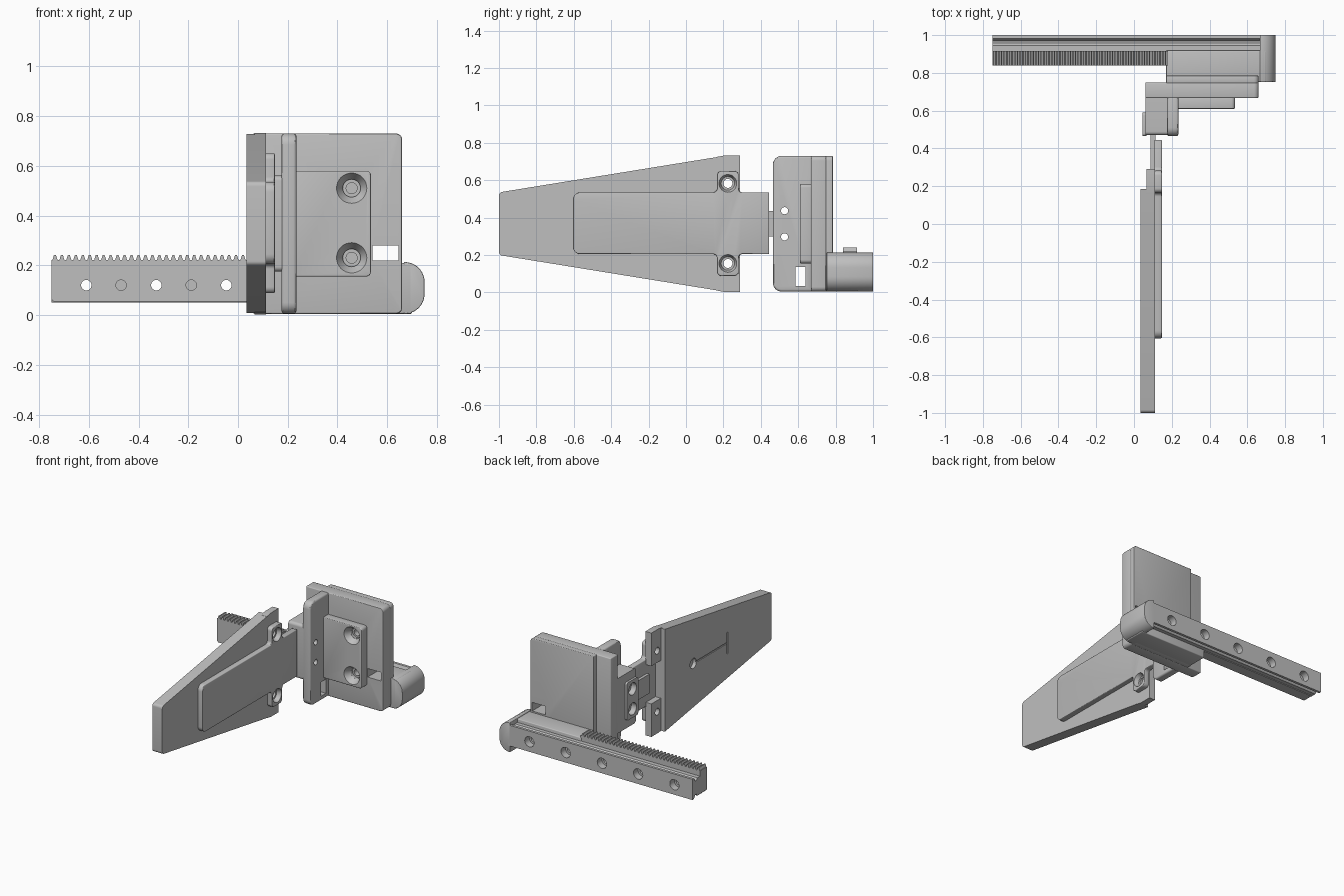
import bpy, bmesh, math
from mathutils import Vector, Matrix

if "Cube" in bpy.data.objects:
    bpy.data.objects.remove(bpy.data.objects["Cube"])

grey = bpy.data.materials.new("plain_grey")
grey.diffuse_color = (0.52, 0.52, 0.52, 1)
grey.use_nodes = True
grey.node_tree.nodes["Principled BSDF"].inputs["Base Color"].default_value = grey.diffuse_color


def rounded(pts, radii, n=6):
    """Round polygon corners; radii is one value or one per corner."""
    if not isinstance(radii, (list, tuple)):
        radii = [radii] * len(pts)
    out = []
    for i, r in enumerate(radii):
        p = Vector(pts[i])
        if r <= 0:
            out.append(p)
            continue
        a = (Vector(pts[i - 1]) - p).normalized()
        b = (Vector(pts[(i + 1) % len(pts)]) - p).normalized()
        half = a.angle(b) / 2
        c = p + (a + b).normalized() * (r / math.sin(half))
        s = p + a * (r / math.tan(half)) - c
        e = p + b * (r / math.tan(half)) - c
        for k in range(n + 1):
            t = k / n
            ang = s.angle(e)
            v = (s * math.sin((1 - t) * ang) + e * math.sin(t * ang)) / math.sin(ang)
            out.append(c + v)
    return out


def rect(a0, a1, b0, b1):
    return [(a0, b0), (a1, b0), (a1, b1), (a0, b1)]


def finish(name, bm):
    bmesh.ops.recalc_face_normals(bm, faces=bm.faces)
    me = bpy.data.meshes.new(name)
    bm.to_mesh(me)
    bm.free()
    me.materials.append(grey)
    ob = bpy.data.objects.new(name, me)
    bpy.context.collection.objects.link(ob)
    return ob


def activate(ob):
    bpy.ops.object.select_all(action='DESELECT')
    bpy.context.view_layer.objects.active = ob
    ob.select_set(True)


def prism(name, pts, axis, lo, hi, bevel=0):
    """Extrude a profile along x (y,z), y (x,z) or z (x,y)."""
    place = {'x': lambda p, d: (d, p[0], p[1]),
             'y': lambda p, d: (p[0], d, p[1]),
             'z': lambda p, d: (p[0], p[1], d)}[axis]
    bm = bmesh.new()
    low = [bm.verts.new(place(p, lo)) for p in pts]
    top = [bm.verts.new(place(p, hi)) for p in pts]
    bm.faces.new(low)
    bm.faces.new(top)
    for i in range(len(pts)):
        bm.faces.new((low[i - 1], low[i], top[i], top[i - 1]))
    ob = finish(name, bm)
    if bevel:
        m = ob.modifiers.new("bevel", 'BEVEL')
        m.width, m.segments = bevel, 3
        m.limit_method, m.angle_limit = 'ANGLE', math.radians(40)
        activate(ob)
        bpy.ops.object.modifier_apply(modifier=m.name)
    return ob


def boolean(ob, cutter, op='DIFFERENCE'):
    m = ob.modifiers.new("bool", 'BOOLEAN')
    m.operation, m.object, m.solver = op, cutter, 'EXACT'
    activate(ob)
    bpy.ops.object.modifier_apply(modifier=m.name)
    bpy.data.objects.remove(cutter)


def drill(ob, p0, p1, r0, r1=None):
    """Cut a round or conical hole from p0 to p1."""
    p0, p1 = Vector(p0), Vector(p1)
    d = p1 - p0
    mat = Matrix.Translation((p0 + p1) / 2) @ d.to_track_quat('Z', 'Y').to_matrix().to_4x4()
    bm = bmesh.new()
    bmesh.ops.create_cone(bm, cap_ends=True, segments=32, radius1=r0,
                          radius2=r0 if r1 is None else r1, depth=d.length, matrix=mat)
    boolean(ob, finish("cutter", bm))


# Mounting plate with a second layer behind, and a window through both
plate = prism("mounting_plate", rounded(rect(0.06, 0.66, 0.005, 0.73), [0, .025, .025, 0]), 'y', 0.667, 0.75, 0.006)
layer = prism("plate_back_layer", rounded(rect(0.17, 0.66, 0.005, 0.73), [0, .025, .025, 0]), 'y', 0.745, 0.785, 0.005)
for ob in (plate, layer):
    boolean(ob, prism("cutter", rect(0.54, 0.645, 0.22, 0.28), 'y', 0.6, 0.85))

# Raised pad with two countersunk screw holes
pad = prism("screw_pad", rounded(rect(0.22, 0.535, 0.155, 0.58), [0, .02, .02, 0]), 'y', 0.61, 0.67, 0.005)
for z in (0.23, 0.51):
    drill(pad, (0.457, 0.605, z), (0.457, 0.65, z), 0.064, 0.036)
    drill(pad, (0.457, 0.60, z), (0.457, 0.68, z), 0.035)
    drill(plate, (0.457, 0.64, z), (0.457, 0.72, z), 0.022)

# Upright rib, hinge block and boss plate
rib = prism("upright_rib", rounded(rect(0.465, 0.675, 0.005, 0.73), [.045, 0, 0, .045]), 'x', 0.175, 0.235, 0.012)
boolean(rib, prism("cutter", rect(0.585, 0.64, 0.035, 0.135), 'x', 0.1, 0.3))
block = prism("hinge_block", rounded(rect(0.47, 0.675, 0.175, 0.56), [.02, 0, 0, .02]), 'x', 0.06, 0.18)
boss = prism("boss_plate", rounded(rect(0.465, 0.59, 0.235, 0.50), .015), 'x', 0.045, 0.065)
for z in (0.297, 0.437):
    for ob in (rib, block, boss):
        drill(ob, (0.02, 0.527, z), (0.26, 0.527, z), 0.019)
    for ob in (block, boss):
        drill(ob, (0.03, 0.527, z), (0.085, 0.527, z), 0.042)

# Thin strip joining block and arm
prism("hinge_strip", rect(0.28, 0.475, 0.30, 0.435), 'x', 0.088, 0.114)

# Tapered arm with its stepped lugs
arm = prism("arm_plate", rounded([(-1, 0.20), (0.185, 0.008), (0.185, 0.727), (-1, 0.535)], [.02, 0, 0, .02]),
            'x', 0.035, 0.112)
lugs = [prism("arm_lug", [(0.16, z0), (0.16, z1), (0.29, z1), (0.29, z2), (0.205, z2)], 'x', 0.066, 0.112)
        for z0, z1, z2 in ((0.011, 0.235, 0.003), (0.724, 0.50, 0.732))]
drill(arm, (0.02, -0.13, 0.367), (0.06, -0.13, 0.367), 0.035)
boolean(arm, prism("cutter", rect(-0.51, -0.13, 0.362, 0.372), 'x', 0.02, 0.041))
boolean(arm, prism("cutter", rect(-0.515, -0.505, 0.29, 0.44), 'x', 0.02, 0.041))

# Raised cover on the arm with two screw ears
cover_profile = [(-0.605, 0.205), (0.165, 0.205), (0.165, 0.088), (0.282, 0.088), (0.282, 0.205), (0.445, 0.205),
                 (0.445, 0.535), (0.282, 0.535), (0.282, 0.65), (0.165, 0.65), (0.165, 0.535), (-0.605, 0.535)]
cover = prism("arm_cover", rounded(cover_profile, [.04, .02, .025, .025, .02, 0, 0, .02, .025, .025, .02, .04]),
              'x', 0.108, 0.148, 0.005)
for z, lug in zip((0.155, 0.583), lugs):
    drill(cover, (0.155, 0.224, z), (0.118, 0.224, z), 0.05, 0.036)
    for ob in (cover, lug, arm):
        drill(ob, (0.0, 0.224, z), (0.2, 0.224, z), 0.024)

# Slide block and rounded end cap around the rail
prism("slide_block", rect(0.17, 0.70, 0.005, 0.21), 'y', 0.752, 0.918, 0.006)
prism("end_cap", rounded(rect(0.667, 0.75, 0.005, 0.213), [0, .08, .08, 0], 10), 'y', 0.752, 1.0, 0.012)

# Rail with grooved sides
rail_profile = [(0.90, 0.06), (0.945, 0.06), (0.957, 0.075), (0.97, 0.075), (0.982, 0.05), (1.0, 0.05),
                (1.0, 0.195), (0.982, 0.195), (0.97, 0.17), (0.957, 0.17), (0.945, 0.185), (0.90, 0.185)]
rail = prism("guide_rail", rail_profile, 'x', -0.75, 0.68)

# Toothed rack along the rail
pitch, count, x0 = 0.028, 33, -0.75
teeth = [(0.18, 0.055), (-0.742, 0.055), (-0.75, 0.063)]
for i in range(count):
    x = x0 + i * pitch
    teeth += [(x, 0.222), (x + 0.004, 0.222), (x + 0.010, 0.241), (x + 0.018, 0.241), (x + 0.024, 0.222)]
teeth += [(0.18, 0.222)]
rack = prism("toothed_rack", teeth, 'y', 0.84, 0.915)

# Rail screw holes from behind, blind holes from the front
for i in range(5):
    x = -0.61 + 0.2815 * i
    drill(rail, (x, 1.02, 0.12), (x, 0.95, 0.12), 0.036)
    drill(rail, (x, 1.03, 0.12), (x, 0.80, 0.12), 0.021)
    if x < 0.1:
        drill(rack, (x, 1.03, 0.12), (x, 0.80, 0.12), 0.021)
for x in (-0.47, -0.188):
    drill(rack, (x, 0.82, 0.12), (x, 0.90, 0.12), 0.021)

# Smooth curves, keep edges sharp
for ob in bpy.context.collection.objects:
    activate(ob)
    bpy.ops.object.shade_smooth_by_angle(angle=math.radians(30))
